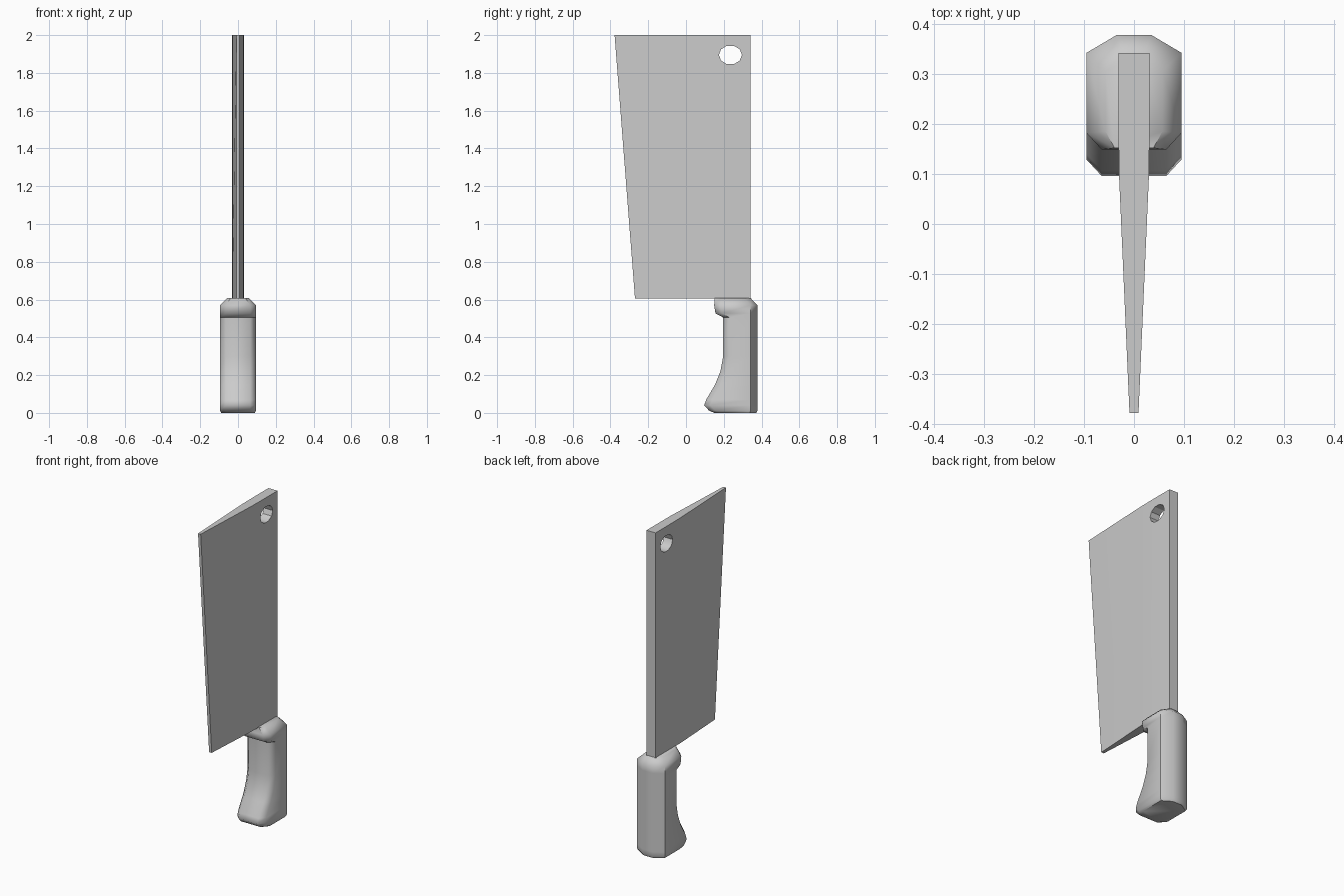
import bpy, bmesh, math

if "Cube" in bpy.data.objects:
    bpy.data.objects.remove(bpy.data.objects["Cube"])


def loft(name, rings, angle):
    """Skin a stack of equal-length rings and cap both ends."""
    bm = bmesh.new()
    loops = [[bm.verts.new(p) for p in ring] for ring in rings]
    n = len(loops[0])
    for a, b in zip(loops, loops[1:]):
        for i in range(n):
            j = (i + 1) % n
            bm.faces.new((a[i], a[j], b[j], b[i]))
    bm.faces.new(loops[0])
    bm.faces.new(loops[-1])
    bmesh.ops.recalc_face_normals(bm, faces=bm.faces)
    me = bpy.data.meshes.new(name)
    bm.to_mesh(me)
    bm.free()
    ob = bpy.data.objects.new(name, me)
    bpy.context.collection.objects.link(ob)
    smooth(ob, angle)
    return ob


def smooth(ob, angle):
    bpy.ops.object.select_all(action='DESELECT')
    ob.select_set(True)
    bpy.context.view_layer.objects.active = ob
    bpy.ops.object.shade_smooth_by_angle(angle=math.radians(angle))


def mirrored(half, z):
    """Half outline of (x, y) points, mirrored across x = 0."""
    return [(x, y, z) for x, y in half] + [(-x, y, z) for x, y in reversed(half)]


# Blade: thick spine tapering to a thin, slanted cutting edge
def blade_ring(z, edge_y):
    return mirrored([(0.009, edge_y), (0.030, 0.10), (0.031, 0.20), (0.031, 0.342)], z)


blade = loft("blade", [blade_ring(0.605, -0.27), blade_ring(2.0, -0.378)], 30)

# Hanging hole through the top corner of the blade
bpy.ops.mesh.primitive_cylinder_add(vertices=10, radius=1, depth=0.3,
                                    location=(0, 0.235, 1.895),
                                    rotation=(0, math.pi / 2, 0))
cutter = bpy.context.object
cutter.name = "hole_cutter"
cutter.scale = (0.051, 0.061, 1)
cutter.hide_render = True
mod = blade.modifiers.new("hole", 'BOOLEAN')
mod.operation = 'DIFFERENCE'
mod.solver = 'EXACT'
mod.object = cutter
bpy.ops.object.select_all(action='DESELECT')
blade.select_set(True)
bpy.context.view_layer.objects.active = blade
bpy.ops.object.modifier_apply(modifier=mod.name)
bpy.data.objects.remove(cutter)
smooth(blade, 40)


# Handle: chamfered sections with a hooked pommel and a small finger guard
def handle_ring(z, front, back, w):
    return mirrored([(w * 0.68, front), (w, front + 0.033),
                     (w, back - 0.036), (w * 0.36, back)], z)


sections = [
    (0.000, 0.150, 0.372, 0.089),
    (0.012, 0.122, 0.378, 0.095),
    (0.040, 0.096, 0.378, 0.095),
    (0.070, 0.107, 0.378, 0.095),
    (0.150, 0.154, 0.378, 0.095),
    (0.220, 0.182, 0.378, 0.095),
    (0.300, 0.197, 0.378, 0.095),
    (0.505, 0.197, 0.378, 0.095),
    (0.527, 0.156, 0.378, 0.095),
    (0.570, 0.149, 0.378, 0.095),
    (0.608, 0.152, 0.342, 0.057),
]
loft("handle", [handle_ring(*s) for s in sections], 50)
